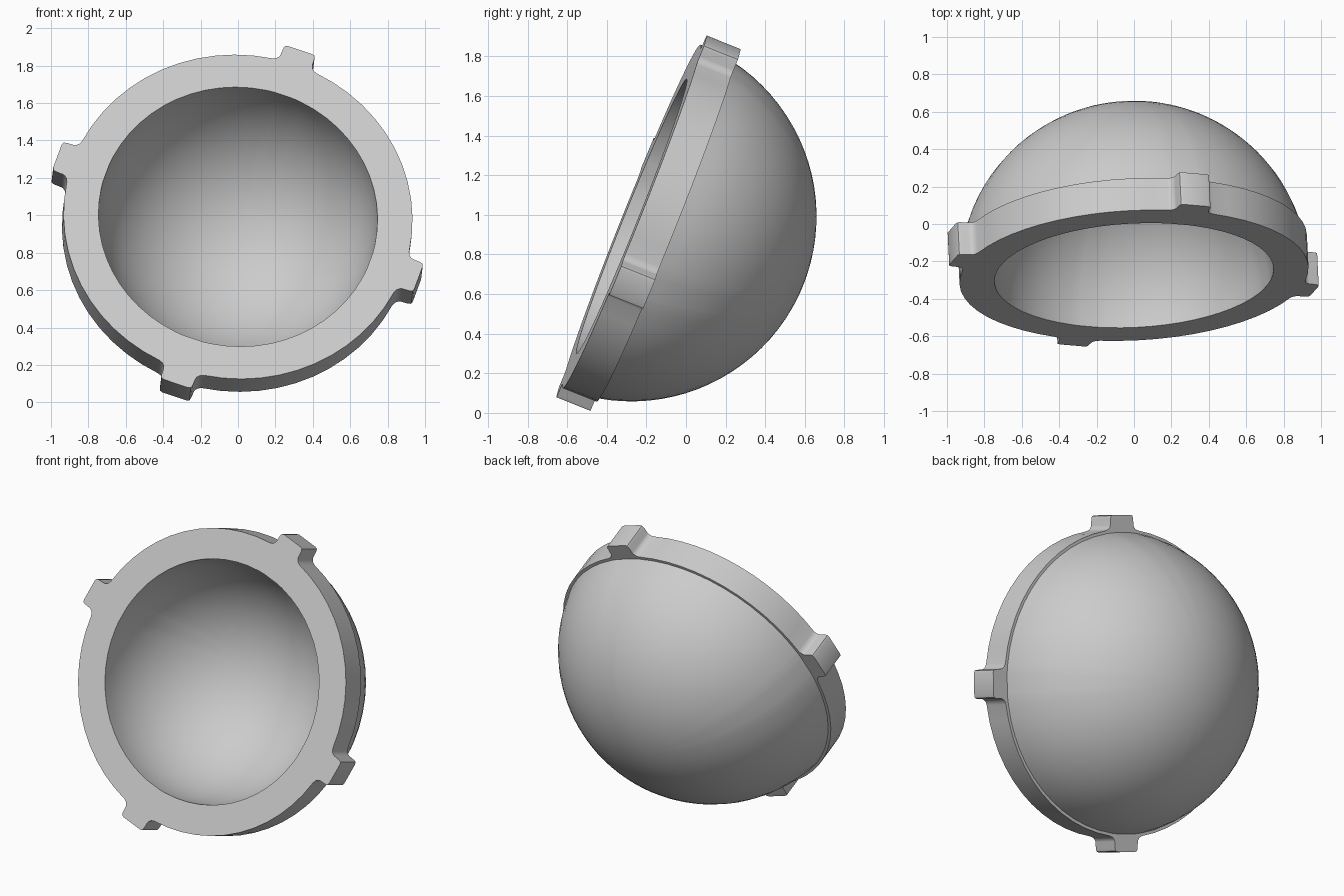
import bpy, bmesh, math
from mathutils import Matrix, Vector

if "Cube" in bpy.data.objects:
    bpy.data.objects.remove(bpy.data.objects["Cube"])

RIM, HOLE, DEPTH = 0.934, 0.747, 0.185
SEAT = math.sqrt(RIM ** 2 - DEPTH ** 2)   # bowl radius where it leaves the rim

# Single grey material
grey = bpy.data.materials.new("grey")
grey.use_nodes = True
colour = (0.6, 0.6, 0.6, 1)
grey.diffuse_color = colour
grey.node_tree.nodes["Principled BSDF"].inputs["Base Color"].default_value = colour

# Tilted frame: local z points out of the bowl's mouth
normal = Vector((0.046, -0.927, 0.372)).normalized()
right = Vector((0, 0, 1)).cross(-normal)
right = (Vector((1, 0, 0)) - normal * normal.x).normalized()
up = normal.cross(right)
frame = Matrix.Translation((0, -0.275, 0.992)) @ Matrix((right, up, normal)).transposed().to_4x4()

# Rim outline: four lugs with filleted roots and rounded tips, joined by arcs
half_lug = [(1.022, 0.068), (1.017, 0.083), (1.002, 0.088),
            (0.960, 0.090), (0.948, 0.094), (0.934, 0.106), (0.926, 0.125)]
lug = [(x, -y) for x, y in reversed(half_lug)] + half_lug
outline = []
for k in range(4):
    turn = math.radians(90 * k - 19)
    outline += [(math.hypot(x, y), turn + math.atan2(y, x)) for x, y in lug]
    edge = math.atan2(0.125, 0.926)
    steps = 12
    for i in range(1, steps):
        outline.append((RIM, turn + edge + (math.pi / 2 - 2 * edge) * i / steps))


def loft(name, rows):
    """Skin rows of (radius, height); radius None follows the lugged outline, 0 is a pole."""
    bm = bmesh.new()
    loops = []
    for radius, z in rows:
        if radius == 0:
            loops.append([bm.verts.new((0, 0, z))] * len(outline))
            continue
        loops.append([bm.verts.new(((radius or r) * math.cos(a),
                                    (radius or r) * math.sin(a), z)) for r, a in outline])
    for low, high in zip(loops, loops[1:]):
        for i in range(len(outline)):
            j = (i + 1) % len(outline)
            corners = dict.fromkeys((low[i], low[j], high[j], high[i]))
            bm.faces.new(list(corners))
    bm.transform(frame)
    mesh = bpy.data.meshes.new(name)
    bm.to_mesh(mesh)
    bm.free()
    mesh.materials.append(grey)
    obj = bpy.data.objects.new(name, mesh)
    bpy.context.collection.objects.link(obj)
    bpy.ops.object.select_all(action='DESELECT')
    obj.select_set(True)
    bpy.context.view_layer.objects.active = obj
    bpy.ops.object.shade_smooth_by_angle(angle=math.radians(35))
    return obj


def dome(radius, start):
    """Arc rows running from polar angle start down to the pole."""
    n = 20
    rows = []
    for i in range(n):
        a = start + (math.pi / 2 - start) * i / n
        rows.append((radius * math.cos(a), -radius * math.sin(a)))
    return rows + [(0, -radius)]


# Outer bowl, hollow, and lugged rim
loft("bowl_outside", dome(RIM, math.asin(DEPTH / RIM)))
loft("bowl_inside", dome(HOLE, 0)[::-1])
loft("lugged_rim", [(HOLE, 0), (None, 0), (None, -DEPTH), (SEAT, -DEPTH)])
